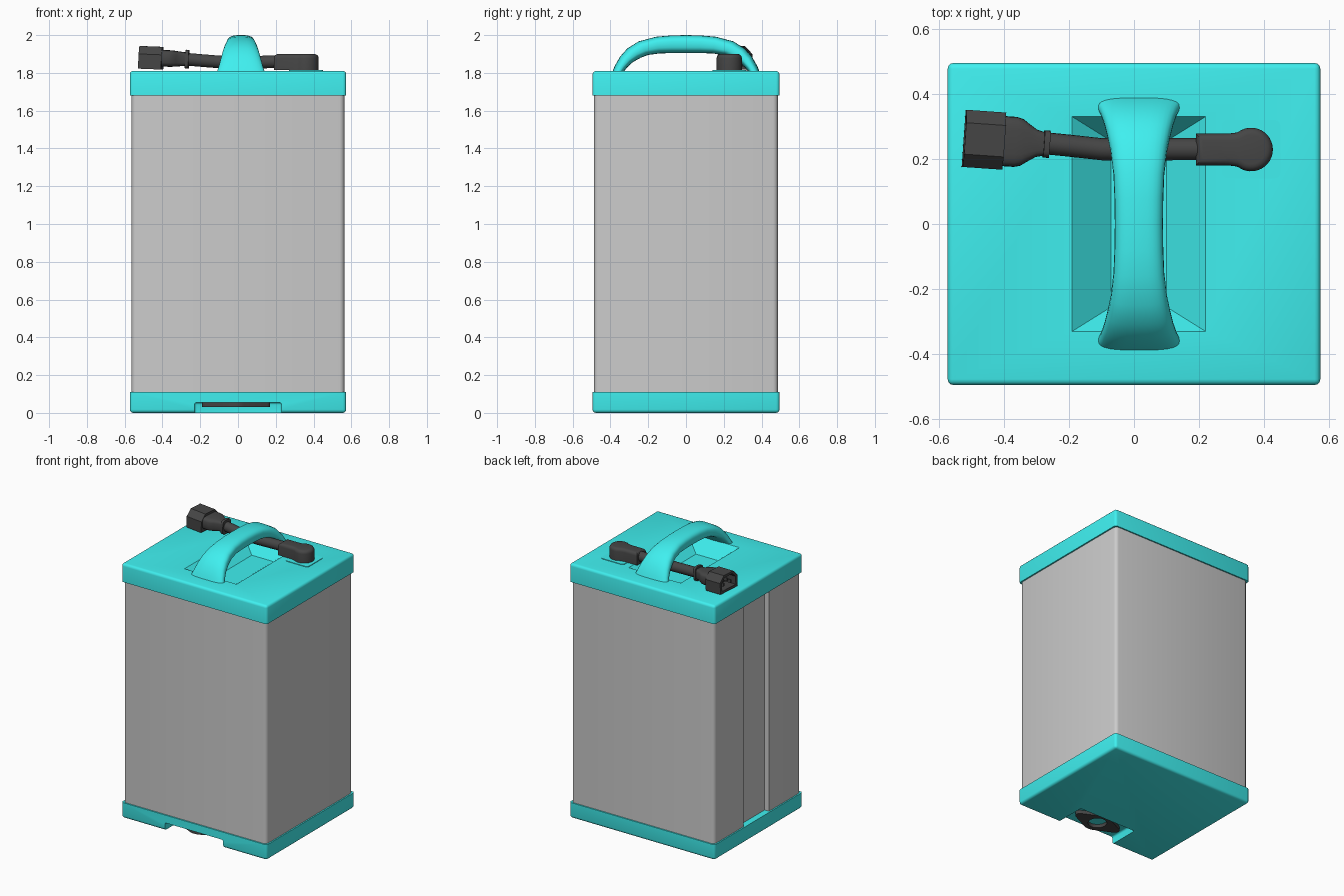
import bpy, bmesh, math
from mathutils import Vector, Matrix

if "Cube" in bpy.data.objects:
    bpy.data.objects.remove(bpy.data.objects["Cube"])


def material(name, rgb):
    m = bpy.data.materials.new(name)
    m.diffuse_color = (*rgb, 1)
    m.use_nodes = True
    m.node_tree.nodes["Principled BSDF"].inputs["Base Color"].default_value = m.diffuse_color
    return m


TEAL = material("teal", (0.05, 0.87, 0.87))
DARK = material("dark_rubber", (0.06, 0.06, 0.06))


def finish(name, bm, mat=None, angle=35):
    bmesh.ops.recalc_face_normals(bm, faces=bm.faces)
    me = bpy.data.meshes.new(name)
    bm.to_mesh(me)
    bm.free()
    ob = bpy.data.objects.new(name, me)
    bpy.context.collection.objects.link(ob)
    if mat:
        me.materials.append(mat)
    smooth(ob, angle)
    return ob


def smooth(ob, angle=35):
    bpy.ops.object.select_all(action='DESELECT')
    ob.select_set(True)
    bpy.context.view_layer.objects.active = ob
    bpy.ops.object.shade_smooth_by_angle(angle=math.radians(angle))


def box(name, lo, hi, mat=None, bevel=0.0, keep=lambda e: True, seg=3):
    """Box between two corners; keep chooses which edges are rounded."""
    lo, hi = Vector(lo), Vector(hi)
    bm = bmesh.new()
    bmesh.ops.create_cube(bm, size=1)
    for v in bm.verts:
        v.co = (lo + hi) / 2 + v.co * (hi - lo)
    if bevel:
        bmesh.ops.bevel(bm, geom=[e for e in bm.edges if keep(e)], offset=bevel,
                        segments=seg, affect='EDGES', profile=0.5)
    return finish(name, bm, mat)


def loft(name, rings, mat=None, angle=35):
    bm = bmesh.new()
    rows = [[bm.verts.new(p) for p in r] for r in rings]
    n = len(rings[0])
    for a, b in zip(rows, rows[1:]):
        for i in range(n):
            bm.faces.new((a[i], a[(i + 1) % n], b[(i + 1) % n], b[i]))
    bm.faces.new(rows[0])
    bm.faces.new(rows[-1])
    return finish(name, bm, mat, angle)


def prism(name, pts, z0, z1, mat, bevel=0.0):
    """Upright extrusion of an outline with a rounded top edge."""
    bm = bmesh.new()
    f = bm.faces.new([bm.verts.new((x, y, z0)) for x, y in pts])
    top = bmesh.ops.extrude_face_region(bm, geom=[f])["geom"]
    bmesh.ops.translate(bm, vec=(0, 0, z1 - z0), verts=[v for v in top if isinstance(v, bmesh.types.BMVert)])
    if bevel:
        edges = [e for e in bm.edges if all(abs(v.co.z - z1) < 1e-5 for v in e.verts)]
        bmesh.ops.bevel(bm, geom=edges, offset=bevel, segments=4, affect='EDGES', profile=0.5)
    return finish(name, bm, mat)


def cut(ob, cutter):
    mod = ob.modifiers.new("cut", 'BOOLEAN')
    mod.operation, mod.solver, mod.object = 'DIFFERENCE', 'EXACT', cutter
    bpy.context.view_layer.objects.active = ob
    bpy.ops.object.modifier_apply(modifier=mod.name)
    bpy.data.objects.remove(cutter)
    smooth(ob)


def rect(x0, x1, y0, y1, z):
    return [(x0, y0, z), (x1, y0, z), (x1, y1, z), (x0, y1, z)]


def arc(cx, cy, r, a0, a1, n):
    return [(cx + r * math.cos(math.radians(a0 + (a1 - a0) * i / n)),
             cy + r * math.sin(math.radians(a0 + (a1 - a0) * i / n))) for i in range(n + 1)]


def oval(n, power):
    """Unit superellipse."""
    out = []
    for i in range(n):
        c, s = math.cos(2 * math.pi * i / n), math.sin(2 * math.pi * i / n)
        out.append((math.copysign(abs(c) ** (2 / power), c), math.copysign(abs(s) ** (2 / power), s)))
    return out


upright = lambda e: abs(e.verts[0].co.z - e.verts[1].co.z) > 0.01

# Grey casing with a vertical channel in its left side
case = box("casing", (-0.563, -0.486, 0.09), (0.563, 0.486, 1.69), None, 0.025, upright)
cut(case, box("channel_cutter", (-0.7, -0.13, 0), (-0.528, 0.155, 1.8)))

# Top lid with a sloped hand recess
lid = box("top_lid", (-0.573, -0.495, 1.68), (0.573, 0.495, 1.81), TEAL, 0.018,
          lambda e: upright(e) or e.verts[0].co.z > 1.75)
cut(lid, loft("recess_cutter", [rect(-0.07, 0.10, -0.255, 0.255, 1.715),
                                rect(-0.19, 0.22, -0.33, 0.33, 1.81),
                                rect(-0.19, 0.22, -0.33, 0.33, 1.85)]))

# Bottom tray with a notch in its front edge
tray = box("bottom_tray", (-0.573, -0.495, 0), (0.573, 0.495, 0.11), TEAL, 0.018,
           lambda e: upright(e) or e.verts[0].co.z < 0.05)
cut(tray, box("notch_cutter", (-0.23, -0.7, -0.2), (0.23, -0.27, 0.055), None, 0.012))

# Dark flanged socket inside the notch, with a teal centre
cx, cy = -0.01, -0.385
flange = arc(cx + 0.15, cy, 0.03, -60, 60, 6) + arc(cx, cy, 0.095, 60, 120, 8) \
    + arc(cx - 0.15, cy, 0.03, 120, 240, 6) + arc(cx, cy, 0.095, 240, 300, 8)
socket = prism("notch_socket", flange, 0.03, 0.057, DARK)
cut(socket, prism("socket_cutter", arc(cx, cy, 0.062, 0, 345, 23), 0.0, 0.1, None))

# Arched handle: outer y, outer z, inner y, inner z, half width
half = [(0.392, 1.80, 0.335, 1.80, 0.128), (0.378, 1.835, 0.312, 1.828, 0.118),
        (0.35, 1.885, 0.28, 1.858, 0.107), (0.31, 1.93, 0.24, 1.88, 0.097),
        (0.25, 1.967, 0.20, 1.895, 0.087), (0.16, 1.991, 0.14, 1.903, 0.078),
        (0.08, 1.998, 0.075, 1.905, 0.075), (0, 2.0, 0, 1.905, 0.074)]
stations = [(-a, b, -c, d, w) for a, b, c, d, w in half] + half[-2::-1]
rings = []
for oy, oz, iy, iz, w in stations:
    mid, up = Vector((0.015, (oy + iy) / 2, (oz + iz) / 2)), Vector((0, (oy - iy) / 2, (oz - iz) / 2))
    rings.append([mid + Vector((w * c, 0, 0)) + up * s for c, s in oval(28, 2.9)])
loft("handle", rings, TEAL, 50)

# Cable outlet plate and elbow
box("outlet_plate", (0.27, 0.14, 1.80), (0.45, 0.32, 1.814), TEAL, 0.018, upright)
elbow = [(0.19, 0.18), (0.29, 0.18), (0.315, 0.177)] + arc(0.36, 0.229, 0.067, -125, 125, 24) \
    + [(0.315, 0.281), (0.29, 0.278), (0.19, 0.278)]
prism("cable_elbow", elbow, 1.814, 1.90, DARK, 0.022)

# Cable
path = [(0.22, 0.23, 1.86), (0.12, 0.23, 1.857), (0.0, 0.228, 1.855), (-0.1, 0.23, 1.858),
        (-0.2, 0.241, 1.866), (-0.29, 0.25, 1.874)]
loft("cable", [[(x, y + 0.034 * c, z + 0.034 * s) for c, s in oval(18, 2)] for x, y, z in path], DARK, 60)

# Plug parts are modelled along +x, then aimed along the cable's end
AIM = Matrix.Translation((-0.26, 0.245, 1.872)) @ Matrix.Rotation(math.radians(176), 4, 'Z') \
    @ Matrix.Rotation(math.radians(-2.3), 4, 'Y')


def plug_part(name, sections, shape, angle=40):
    ob = loft(name, [[(t, w * c, h * s) for c, s in shape] for t, w, h in sections], DARK, angle)
    ob.matrix_world = AIM


soft = oval(24, 4)
plug_part("plug_collar", [(0, 0.042, 0.05), (0.018, 0.042, 0.05)], soft)
plug_part("plug_neck", [(0.015, 0.036, 0.036), (0.04, 0.042, 0.038), (0.065, 0.058, 0.041), (0.085, 0.072, 0.043),
                        (0.105, 0.077, 0.044), (0.145, 0.077, 0.044)], soft)
shell = [(-1, -1), (1, -1), (1, 0.3), (0.55, 1), (-0.55, 1), (-1, 0.3)]
plug_part("plug_shell", [(0.14, 0.088, 0.06), (0.262, 0.088, 0.06), (0.262, 0.07, 0.043),
                         (0.175, 0.07, 0.043)], shell)
for i, (y, z) in enumerate([(-0.036, -0.012), (0, 0.014), (0.036, -0.012)]):
    pin = box(f"plug_pin_{i + 1}", (0.17, y - 0.005, z - 0.011), (0.25, y + 0.005, z + 0.011), DARK)
    pin.matrix_world = AIM
